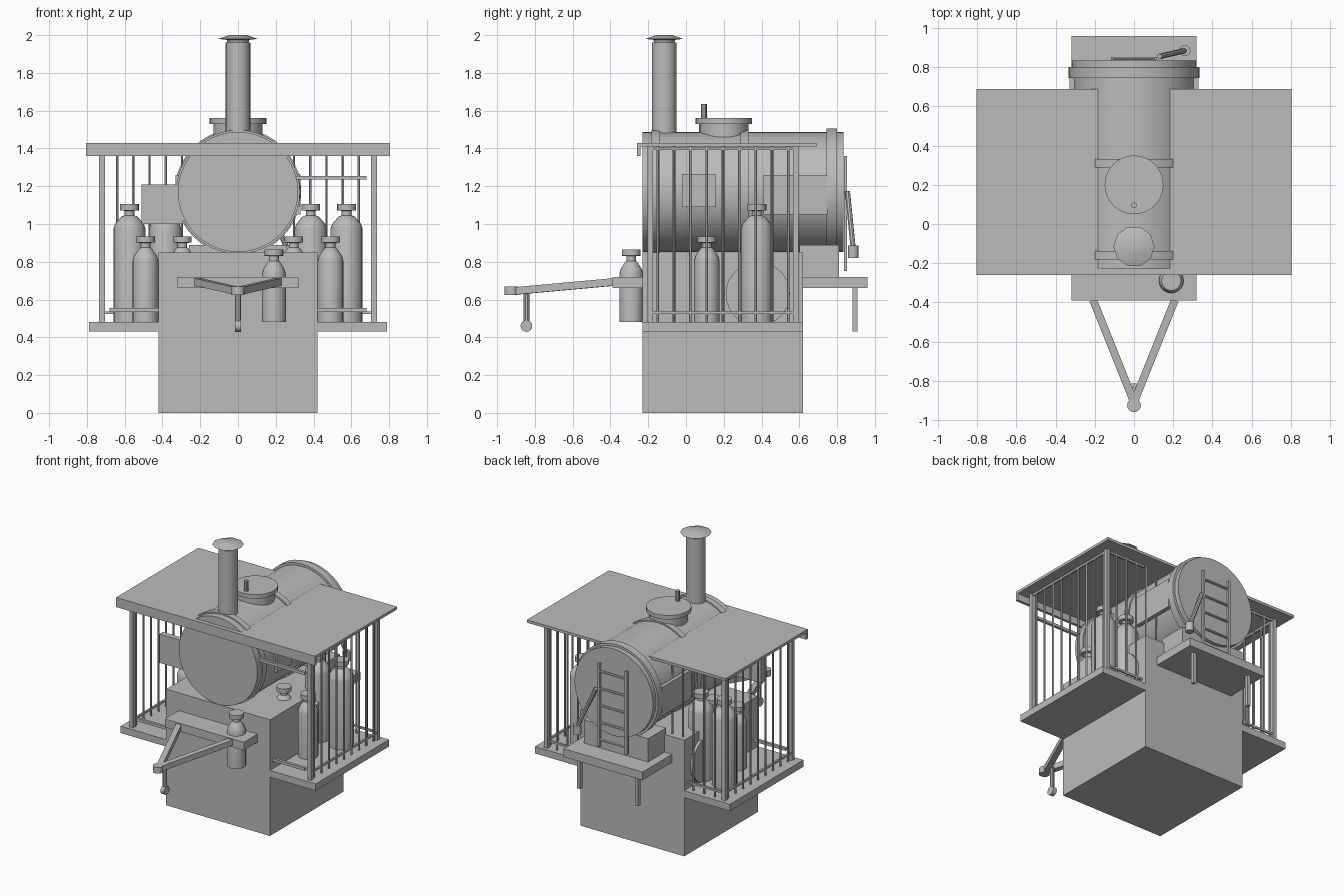
import bpy, bmesh, math
from mathutils import Vector

cube = bpy.data.objects.get("Cube")
if cube:
    bpy.data.objects.remove(cube, do_unlink=True)

grey = bpy.data.materials.new("plain_grey")
grey.use_nodes = True
grey.diffuse_color = (0.5, 0.5, 0.5, 1)
bsdf = grey.node_tree.nodes["Principled BSDF"]
bsdf.inputs["Base Color"].default_value = (0.5, 0.5, 0.5, 1)
bsdf.inputs["Roughness"].default_value = 0.8


def finish(name, bm, smooth=False):
    bmesh.ops.recalc_face_normals(bm, faces=bm.faces)
    mesh = bpy.data.meshes.new(name)
    bm.to_mesh(mesh)
    bm.free()
    mesh.materials.append(grey)
    ob = bpy.data.objects.new(name, mesh)
    bpy.context.collection.objects.link(ob)
    if smooth:
        bpy.ops.object.select_all(action="DESELECT")
        ob.select_set(True)
        bpy.context.view_layer.objects.active = ob
        bpy.ops.object.shade_smooth_by_angle(angle=math.radians(35))
    return ob


def box(name, x, y, z):
    """Box from three (low, high) ranges."""
    bm = bmesh.new()
    bmesh.ops.create_cube(bm, size=1)
    for v in bm.verts:
        v.co = [r[0] + (c + 0.5) * (r[1] - r[0]) for c, r in zip(v.co, (x, y, z))]
    return finish(name, bm)


def rod(name, a, b, r, sides=8):
    """Straight bar between two points; four sides gives a square bar."""
    a, b = Vector(a), Vector(b)
    d = b - a
    bm = bmesh.new()
    bmesh.ops.create_cone(bm, cap_ends=True, segments=sides, radius1=r, radius2=r, depth=d.length)
    if sides == 4:
        for v in bm.verts:
            v.co.x, v.co.y = (v.co.x - v.co.y) * 0.7071, (v.co.x + v.co.y) * 0.7071
    rot = d.to_track_quat("Z", "Y")
    for v in bm.verts:
        v.co = rot @ v.co + (a + b) / 2
    return finish(name, bm, sides > 4)


def lathe(name, profile, loc, sides=24):
    """Solid of revolution about a vertical axis, profile = (radius, z)."""
    bm = bmesh.new()
    rings = []
    for r, z in profile:
        rings.append([bm.verts.new((loc[0] + r * math.cos(2 * math.pi * i / sides),
                                    loc[1] + r * math.sin(2 * math.pi * i / sides), z))
                      for i in range(sides)])
    for lo, hi in zip(rings, rings[1:]):
        for i in range(sides):
            j = (i + 1) % sides
            bm.faces.new((lo[i], lo[j], hi[j], hi[i]))
    bm.faces.new(rings[0][::-1])
    bm.faces.new(rings[-1])
    return finish(name, bm, True)


def bottle(name, x, y, base, height, r):
    """Gas bottle with shoulder, neck and valve wheel."""
    t = base + height
    lathe(name, [(r, base), (r, t - 0.13), (r * 0.9, t - 0.105), (r * 0.5, t - 0.065),
                 (0.026, t - 0.06), (0.026, t - 0.035), (0.05, t - 0.033), (0.05, t)], (x, y), 20)


# Main body, deck and cradle
box("base_block", (-0.42, 0.42), (-0.23, 0.62), (0, 0.85))
box("chassis_plate", (-0.32, 0.32), (-0.39, 0.96), (0.66, 0.72))
box("rear_cradle", (-0.26, 0.26), (0.6, 0.81), (0.7, 0.89))

# Boiler with bands
AXIS = 1.17
rod("boiler", (0, -0.23, AXIS), (0, 0.835, AXIS), 0.318, 40)
rod("rear_band", (0, 0.745, AXIS), (0, 0.8, AXIS), 0.335, 40)
for i, y in enumerate((-0.16, 0.31)):
    rod(f"boiler_band_{i}", (0, y - 0.022, AXIS), (0, y + 0.022, AXIS), 0.328, 40)

# Chimney and filling dome
lathe("chimney", [(0.065, 1.43), (0.065, 1.96)], (0, -0.115))
lathe("chimney_cap", [(0.055, 1.955), (0.06, 1.975), (0.105, 1.98), (0.045, 2.0)], (0, -0.115), 10)
lathe("dome_neck", [(0.13, 1.44), (0.13, 1.53)], (0, 0.2))
lathe("dome_lid", [(0.15, 1.53), (0.15, 1.56)], (0, 0.2), 32)
rod("lid_handle", (0, 0.095, 1.55), (0, 0.095, 1.635), 0.015, 10)

# Roof with front lip
box("roof", (-0.805, 0.805), (-0.25, 0.69), (1.41, 1.43))
box("roof_lip", (-0.805, 0.805), (-0.26, -0.24), (1.36, 1.43))

# Side cages, mirrored
for side, s in (("left", 1), ("right", -1)):
    box(f"{side}_platform", sorted((s * 0.4, s * 0.79)), (-0.23, 0.62), (0.43, 0.48))
    for end, y in (("front", -0.19), ("rear", 0.58)):
        rod(f"{side}_{end}_post", (s * 0.72, y, 0.47), (s * 0.72, y, 1.415), 0.021, 4)
    for i in range(9):
        y = -0.15 + i * 0.0865
        rod(f"{side}_side_bar_{i}", (s * 0.72, y, 0.47), (s * 0.72, y, 1.415), 0.007, 6)
    for i in range(5):
        x = s * (0.64 - i * 0.086)
        rod(f"{side}_rear_bar_{i}", (x, 0.58, 0.47), (x, 0.58, 1.415), 0.007, 6)
    for z in (0.53, 1.4):
        rod(f"{side}_side_rail", (s * 0.72, -0.19, z), (s * 0.72, 0.58, z), 0.01, 4)
        rod(f"{side}_rear_rail", (s * 0.4, 0.58, z), (s * 0.72, 0.58, z), 0.01, 4)
    rod(f"{side}_front_rail", (s * 0.42, -0.19, 0.545), (s * 0.68, -0.19, 0.545), 0.014, 4)

    # Gas bottles, side wheel and boiler panel
    for x in (0.575, 0.385):
        bottle(f"{side}_tall_bottle", s * x, 0.375, 0.48, 0.625, 0.085)
    for x in (0.49, 0.295):
        bottle(f"{side}_short_bottle", s * x, 0.11, 0.48, 0.455, 0.068)
    rod(f"{side}_wheel", (s * 0.36, 0.38, 0.63), (s * 0.44, 0.38, 0.63), 0.17, 28)
    box(f"{side}_boiler_panel", sorted((s * 0.3, s * 0.33)), (0.41, 0.75), (1.05, 1.26))

    # Rear leg and drawbar arm
    rod(f"{side}_rear_leg", (s * 0.235, 0.895, 0.43), (s * 0.235, 0.895, 0.68), 0.018, 4)
    rod(f"{side}_drawbar", (s * 0.22, -0.36, 0.695), (0, -0.91, 0.645), 0.028, 4)

rod("upper_front_rail", (0.3, -0.19, 1.245), (0.68, -0.19, 1.245), 0.014, 4)
box("front_panel", (-0.51, -0.29), (-0.18, -0.14), (1.0, 1.21))
box("gauge_panel", (0.3, 0.328), (-0.02, 0.155), (1.09, 1.265))
bottle("front_bottle", 0.19, -0.29, 0.48, 0.385, 0.063)

# Tow coupling and jockey wheel
rod("coupling", (0, -0.925, 0.625), (0, -0.925, 0.67), 0.035, 16)
rod("jockey_leg", (0, -0.845, 0.46), (0, -0.845, 0.64), 0.016, 10)
rod("jockey_wheel", (-0.015, -0.845, 0.46), (0.015, -0.845, 0.46), 0.031, 16)

# Ladder and hand lever on the back
for x in (-0.11, 0.11):
    rod("ladder_rail", (x, 0.845, 0.75), (x, 0.845, 1.36), 0.012, 4)
for i in range(5):
    z = 0.8 + i * 0.125
    rod(f"ladder_rung_{i}", (-0.11, 0.845, z), (0.11, 0.845, z), 0.009, 6)
rod("lever", (0.13, 0.855, 1.17), (0.26, 0.885, 0.87), 0.014, 8)
rod("lever_grip", (0.26, 0.885, 0.82), (0.26, 0.885, 0.885), 0.028, 14)
